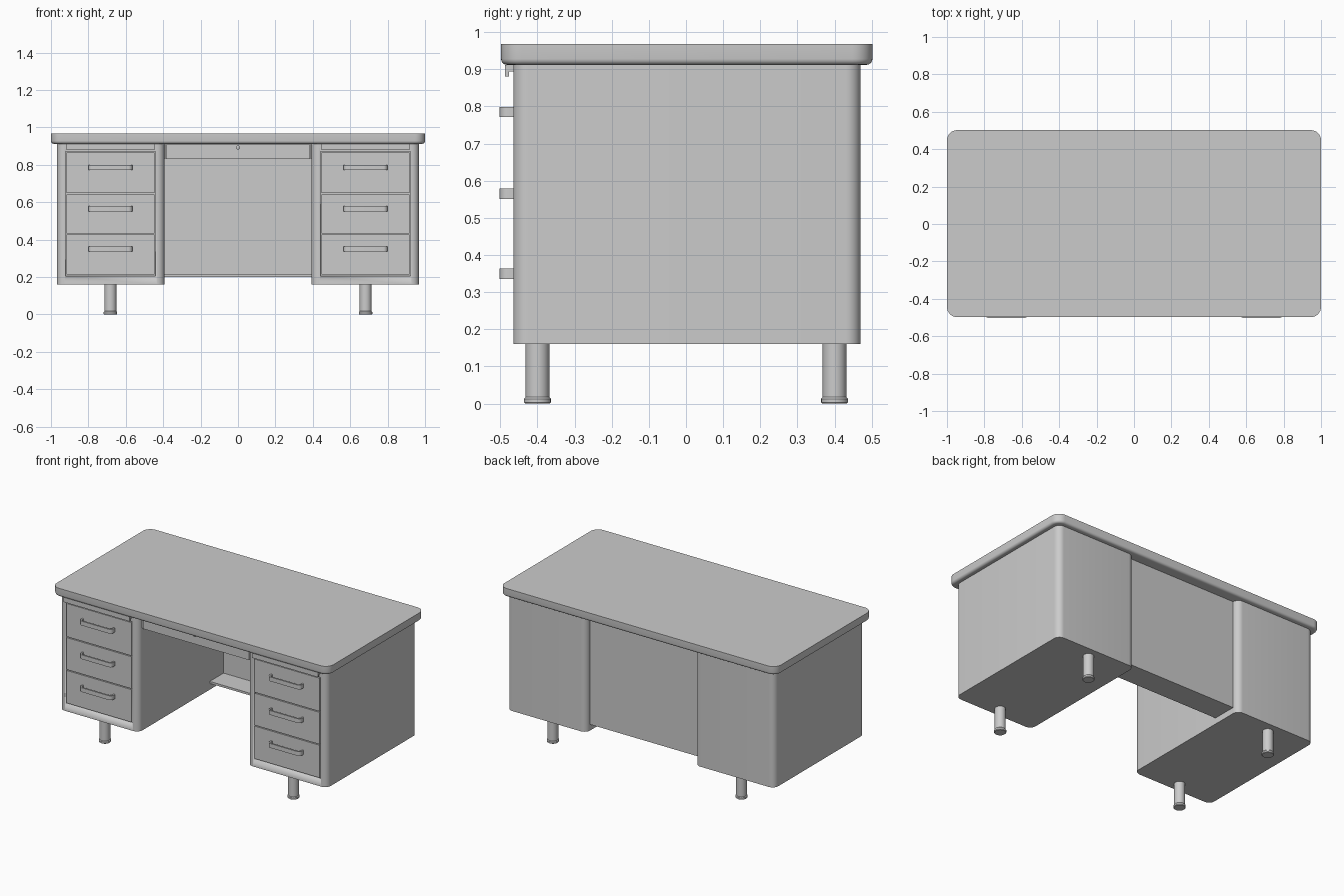
import bpy
import bmesh
import math
from mathutils import Matrix, Vector

if "Cube" in bpy.data.objects:
    bpy.data.objects.remove(bpy.data.objects["Cube"])

# Single painted-metal colour
GREY = (0.6, 0.6, 0.6, 1)
mat = bpy.data.materials.new("grey_metal")
mat.use_nodes = True
mat.diffuse_color = GREY
mat.node_tree.nodes["Principled BSDF"].inputs["Base Color"].default_value = GREY


def finish(name, bm):
    """Turn a bmesh into a named, shaded object."""
    bmesh.ops.recalc_face_normals(bm, faces=bm.faces)
    mesh = bpy.data.meshes.new(name)
    bm.to_mesh(mesh)
    bm.free()
    mesh.materials.append(mat)
    obj = bpy.data.objects.new(name, mesh)
    bpy.context.collection.objects.link(obj)
    bpy.ops.object.select_all(action="DESELECT")
    obj.select_set(True)
    bpy.context.view_layer.objects.active = obj
    bpy.ops.object.shade_smooth_by_angle(angle=math.radians(35))
    return obj


def box(name, x, y, z, corner=0, under=0):
    """Box from ranges; corner rounds upright edges, under rounds the lower rim."""
    bm = bmesh.new()
    lo, hi = Vector((x[0], y[0], z[0])), Vector((x[1], y[1], z[1]))
    bmesh.ops.create_cube(bm, size=1, matrix=Matrix.Translation((lo + hi) / 2)
                          @ Matrix.Diagonal((*(hi - lo), 1)))
    if corner:
        upright = [e for e in bm.edges
                   if abs(e.verts[0].co.z - e.verts[1].co.z) > 1e-4]
        bmesh.ops.bevel(bm, geom=upright, offset=corner, segments=8,
                        profile=0.5, affect="EDGES")
    if under:
        rim = [e for e in bm.edges if all(v.co.z < z[0] + 1e-4 for v in e.verts)]
        bmesh.ops.bevel(bm, geom=rim, offset=under, segments=4,
                        profile=0.5, affect="EDGES")
    return finish(name, bm)


def lathe(name, profile, place):
    """Spin (radius, height) points around an axis and place the result."""
    bm = bmesh.new()
    verts = [bm.verts.new((r, 0, h)) for r, h in profile]
    edges = [bm.edges.new(pair) for pair in zip(verts, verts[1:])]
    bmesh.ops.spin(bm, geom=verts + edges, cent=(0, 0, 0), axis=(0, 0, 1),
                   angle=math.tau, steps=32)
    bmesh.ops.remove_doubles(bm, verts=bm.verts, dist=1e-5)
    bmesh.ops.transform(bm, matrix=place, verts=bm.verts)
    return finish(name, bm)


def handle(name, cx, cz):
    """Bent flat-strip pull: U outline with rounded ends, extruded upward."""
    half, front, base, thick, bend = 0.118, -0.502, -0.46, 0.01, 0.022
    outer, inner = [], []
    for side, start in ((-1, 180), (1, 270)):
        arc = [math.radians(start + 15 * i) for i in range(7)]
        mid = Vector((side * (half - bend), front + bend))
        for path, r in ((outer, bend), (inner, bend - thick)):
            path += [mid + Vector((math.cos(a), math.sin(a))) * r for a in arc]
    outer = [Vector((-half, base))] + outer + [Vector((half, base))]
    inner = [Vector((-half + thick, base))] + inner + [Vector((half - thick, base))]
    bm = bmesh.new()
    rows = [[bm.verts.new((cx + p.x, p.y, cz - 0.014)) for p in path]
            for path in (outer, inner)]
    faces = [bm.faces.new((rows[0][i], rows[0][i + 1], rows[1][i + 1], rows[1][i]))
             for i in range(len(outer) - 1)]
    result = bmesh.ops.extrude_face_region(bm, geom=faces)
    moved = [g for g in result["geom"] if isinstance(g, bmesh.types.BMVert)]
    bmesh.ops.translate(bm, vec=(0, 0, 0.028), verts=moved)
    return finish(name, bm)


# Desk top
box("desk_top", (-1, 1), (-0.498, 0.502), (0.912, 0.968), corner=0.055, under=0.016)

FRONT, GAP = -0.465, 0.006
drawer_rows = ((0.211, 0.43, 0.35), (0.43, 0.645, 0.565), (0.645, 0.868, 0.785))

for label, s in (("left", 1), ("right", -1)):
    def span(a, b):
        return sorted((s * a, s * b))

    # Pedestal shell with a shallow opening for the drawer fronts
    pedestal = box(label + "_pedestal", span(0.393, 0.968), (FRONT, 0.47),
                   (0.16, 0.914), corner=0.04)
    cutter = box(label + "_opening_cutter", span(0.44, 0.922), (FRONT - 0.1, FRONT + 0.02),
                 (0.205, 0.872))
    cutter.hide_render = True
    cutter.hide_viewport = True
    cut = pedestal.modifiers.new("drawer_opening", "BOOLEAN")
    cut.operation = "DIFFERENCE"
    cut.solver = "EXACT"
    cut.object = cutter

    # Drawer fronts and pulls
    for i, (low, high, pull) in enumerate(drawer_rows, 1):
        box(f"{label}_drawer_{i}", span(0.44 + GAP, 0.922 - GAP),
            (FRONT, FRONT + 0.03), (low + GAP / 2, high - GAP / 2))
        handle(f"{label}_handle_{i}", s * 0.682, pull)

    # Pull-out writing board with its lip
    box(label + "_board", span(0.445, 0.918), (-0.477, -0.45), (0.894, 0.912))
    box(label + "_board_lip", span(0.443, 0.92), (-0.487, -0.476), (0.881, 0.912))

    # Legs with wider feet
    for end, y in (("front", -0.4), ("back", 0.4)):
        lathe(f"{label}_{end}_leg",
              [(0, 0), (0.033, 0), (0.036, 0.003), (0.036, 0.013), (0.032, 0.018),
               (0.032, 0.17), (0, 0.17)],
              Matrix.Translation((s * 0.682, y, 0)))

# Centre drawer with side rails and lock
box("centre_drawer", (-0.384, 0.384), (-0.435, 0.1), (0.83, 0.908))
for label, s in (("left", 1), ("right", -1)):
    box(label + "_drawer_rail", sorted((s * 0.388, s * 0.4)), (-0.428, 0.1), (0.83, 0.914))
lathe("drawer_lock", [(0, 0), (0.011, 0), (0.011, 0.012), (0.007, 0.014), (0, 0.014)],
      Matrix.Translation((0, -0.434, 0.893)) @ Matrix.Rotation(math.pi / 2, 4, "X"))

# Rear modesty panel and its inward flange
box("back_panel", (-0.4, 0.4), (0.412, 0.43), (0.2, 0.914))
box("back_panel_flange", (-0.4, 0.4), (0.27, 0.43), (0.2, 0.214))
